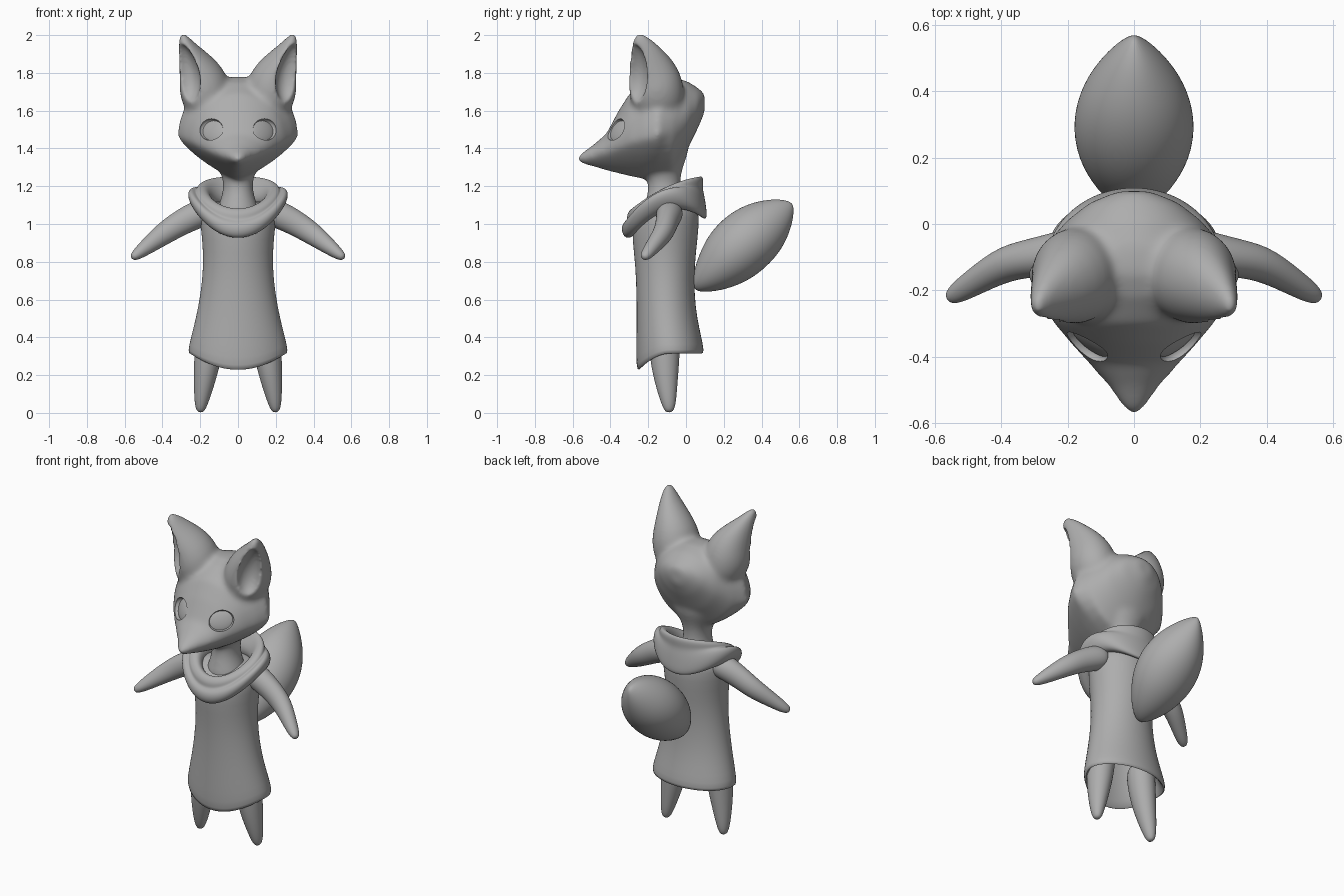
import bpy, bmesh, math
from mathutils import Vector, Matrix

cube = bpy.data.objects.get("Cube")
if cube:
    bpy.data.objects.remove(cube, do_unlink=True)

grey = bpy.data.materials.new("plain grey")
grey.use_nodes = True
grey.diffuse_color = (0.42, 0.42, 0.42, 1)
bsdf = grey.node_tree.nodes["Principled BSDF"]
bsdf.inputs["Base Color"].default_value = grey.diffuse_color
bsdf.inputs["Roughness"].default_value = 0.8


def loft(name, rings, closed=False):
    """Skin a list of point loops, capping the ends or joining them."""
    bm = bmesh.new()
    loops = [[bm.verts.new(p) for p in ring] for ring in rings]
    n = len(loops[0])
    pairs = list(zip(loops, loops[1:]))
    if closed:
        pairs.append((loops[-1], loops[0]))
    else:
        bm.faces.new(loops[0][::-1])
        bm.faces.new(loops[-1])
    for a, b in pairs:
        for i in range(n):
            j = (i + 1) % n
            bm.faces.new((a[i], a[j], b[j], b[i]))
    bmesh.ops.recalc_face_normals(bm, faces=bm.faces)
    mesh = bpy.data.meshes.new(name)
    bm.to_mesh(mesh)
    bm.free()
    mesh.materials.append(grey)
    obj = bpy.data.objects.new(name, mesh)
    bpy.context.collection.objects.link(obj)
    return obj


def angles(n):
    return [2 * math.pi * i / n for i in range(n)]


def tube(name, pts, ref, n=16):
    """Loft ellipses (x, y, z, radius along ref, other radius) along a path."""
    centres = [Vector(p[:3]) for p in pts]
    rings = []
    for i, p in enumerate(pts):
        t = (centres[min(i + 1, len(pts) - 1)] - centres[max(i - 1, 0)]).normalized()
        v = t.cross(Vector(ref)).normalized()
        u = v.cross(t)
        rings.append([centres[i] + u * p[3] * math.cos(a) + v * p[4] * math.sin(a)
                      for a in angles(n)])
    return loft(name, rings)


def add(obj, kind, **settings):
    mod = obj.modifiers.new(kind.title(), kind)
    for key, value in settings.items():
        setattr(mod, key, value)


def mirror(obj):
    add(obj, 'MIRROR', use_mirror_merge=False)


def bake(obj):
    """Apply all modifiers."""
    deps = bpy.context.evaluated_depsgraph_get()
    mesh = bpy.data.meshes.new_from_object(obj.evaluated_get(deps))
    obj.modifiers.clear()
    obj.data = mesh


def smooth(obj, levels=2):
    if levels:
        add(obj, 'SUBSURF', levels=levels, render_levels=levels)
    bake(obj)
    bpy.ops.object.select_all(action='DESELECT')
    obj.select_set(True)
    bpy.context.view_layer.objects.active = obj
    bpy.ops.object.shade_smooth_by_angle(angle=math.radians(60))


def cut(obj, cutter):
    add(obj, 'BOOLEAN', operation='DIFFERENCE', solver='EXACT', object=cutter)
    bake(obj)
    bpy.data.objects.remove(cutter, do_unlink=True)


# Head: sections from nose to skull (y, half width, top, bottom, cheek height)
sections = [
    (-.572, .018, 1.362, 1.325, 1.343), (-.548, .04, 1.38, 1.315, 1.347),
    (-.49, .078, 1.42, 1.30, 1.36), (-.42, .14, 1.48, 1.28, 1.385),
    (-.36, .192, 1.595, 1.265, 1.41), (-.30, .242, 1.69, 1.25, 1.435),
    (-.22, .292, 1.75, 1.235, 1.455), (-.15, .325, 1.78, 1.235, 1.465),
    (-.07, .272, 1.78, 1.265, 1.51), (.01, .205, 1.755, 1.40, 1.57),
    (.065, .135, 1.72, 1.51, 1.62), (.099, .05, 1.69, 1.59, 1.65)]


def head_point(y, w, top, bottom, mid, a):
    c, s = math.cos(a), math.sin(a)
    if s >= 0:
        return (w * c, y, mid + (top - mid) * s)
    k = 1.6 if y < -.1 else 1.1  # straight-sided chin, rounded nape
    return (w * math.copysign(abs(c) ** k, c), y, mid - (mid - bottom) * abs(s) ** k)


head = loft("head", [[head_point(*s, a) for a in angles(32)] for s in sections])

# Ears and neck are fused with the head; the ears spread wide into the crown
ears = tube("ears", [(.16, -.145, 1.56, .1, .12), (.168, -.148, 1.66, .135, .148),
                     (.18, -.16, 1.74, .14, .15), (.205, -.178, 1.81, .115, .132),
                     (.244, -.208, 1.88, .077, .103), (.277, -.233, 1.95, .043, .066),
                     (.294, -.25, 2.0, .02, .03), (.296, -.252, 2.014, .007, .01)], (1, 0, 0))
mirror(ears)
neck = tube("neck", [(0, -.115, 1.0, .14, .13), (0, -.115, 1.09, .11, .11),
                     (0, -.115, 1.17, .08, .088), (0, -.115, 1.24, .08, .088),
                     (0, -.12, 1.3, .11, .105), (0, -.115, 1.38, .165, .13),
                     (0, -.1, 1.48, .18, .13)], (1, 0, 0))
for part in (ears, neck):
    add(part, 'SUBSURF', levels=1)
    bake(part)
bpy.ops.object.select_all(action='DESELECT')
for part in (head, ears, neck):
    part.select_set(True)
bpy.context.view_layer.objects.active = head
bpy.ops.object.join()
add(head, 'REMESH', mode='VOXEL', voxel_size=.011)
add(head, 'SMOOTH', factor=.5, iterations=18)
bake(head)

# Hollow of each ear, opening forward and outward
hollow = tube("ear_hollow", [(.27, -.31, 1.62, .02, .02), (.262, -.28, 1.69, .065, .07),
                             (.267, -.272, 1.79, .075, .082), (.286, -.268, 1.89, .048, .058),
                             (.303, -.275, 1.955, .016, .018)], (1, 0, 0))
mirror(hollow)
add(hollow, 'SUBSURF', levels=2)
bake(hollow)
cut(head, hollow)
add(head, 'REMESH', mode='VOXEL', voxel_size=.009)
add(head, 'SMOOTH', factor=.5, iterations=10)
bake(head)


def eye_shape(name, centre, size):
    """Flattened ball facing out of the cheek, slanted up to the outside."""
    bm = bmesh.new()
    bmesh.ops.create_uvsphere(bm, u_segments=32, v_segments=16, radius=1)
    normal = Vector((.55, -.75, .36)).normalized()
    along = Vector((.8, .55, .3))
    along = (along - normal * along.dot(normal)).normalized()
    frame = Matrix((along, normal.cross(along), normal)).transposed().to_4x4()
    bm.transform(Matrix.Translation(Vector(centre)) @ frame @ Matrix.Diagonal((*size, 1)))
    mesh = bpy.data.meshes.new(name)
    bm.to_mesh(mesh)
    bm.free()
    mesh.materials.append(grey)
    obj = bpy.data.objects.new(name, mesh)
    bpy.context.collection.objects.link(obj)
    mirror(obj)
    bake(obj)
    return obj


cut(head, eye_shape("eye_socket", (.142, -.37, 1.5), (.074, .06, .04)))
smooth(head, 0)
smooth(eye_shape("eyes", (.124, -.345, 1.492), (.085, .07, .024)), 0)

# Dress: flared tunic with a dipped front hem and a hollow underside
# (height, half width, front y, back y, share of hem dip)
dress_rows = [(.75, .13, -.2, .0, 0), (.45, .19, -.215, .02, .4), (.335, .232, -.228, .065, 1),
              (.308, .255, -.25, .086, 1), (.325, .268, -.264, .098, 1), (.4, .25, -.264, .082, .6),
              (.5, .224, -.262, .06, .2), (.62, .2, -.262, .045, 0), (.78, .182, -.268, .045, 0),
              (.92, .19, -.285, .062, 0), (1.04, .205, -.285, .072, .3),
              (1.12, .185, -.25, .055, .6), (1.12, .1, -.18, -.03, .5)]


def dress_ring(z, w, front, back, dip):
    mid, depth = (front + back) / 2, (back - front) / 2
    return [(w * math.cos(a), mid + depth * math.sin(a),
             z - .088 * dip * max(0, -math.sin(a)) ** 2) for a in angles(32)]


smooth(loft("dress", [dress_ring(*r) for r in dress_rows]), 1)

# Cowl collar: two folds, low at the front and raised at the back
# (half width, front y, back y, front z, side z, back z)
cowl_rows = [(.125, -.23, -.01, 1.04, 1.09, 1.13), (.15, -.26, .04, 1.08, 1.175, 1.21),
             (.185, -.29, .08, 1.085, 1.2, 1.265), (.22, -.315, .095, 1.05, 1.19, 1.235),
             (.222, -.31, .088, 1.02, 1.17, 1.19), (.25, -.335, .098, 1.005, 1.19, 1.15),
             (.272, -.345, .108, .965, 1.16, 1.09), (.25, -.325, .115, .918, 1.1, 1.02),
             (.2, -.27, .08, .93, 1.06, 1.03)]


def cowl_ring(w, front, back, zf, zs, zb):
    mid, depth = (front + back) / 2, (back - front) / 2
    ring = []
    for a in angles(32):
        s = math.sin(a)
        z = zs + (zb - zf) / 2 * s + ((zb + zf) / 2 - zs) * s * s
        ring.append((w * math.cos(a), mid + depth * s, z))
    return ring


smooth(loft("cowl_collar", [cowl_ring(*r) for r in cowl_rows], closed=True))

# Arms and legs, mirrored
arms = tube("arms", [(.15, -.085, 1.06, .06, .06), (.19, -.085, 1.062, .076, .078),
                     (.29, -.1, 1.015, .06, .07), (.385, -.116, .955, .056, .062),
                     (.47, -.168, .89, .043, .046), (.54, -.212, .835, .033, .03),
                     (.562, -.226, .82, .014, .014)], (0, 1, 0))
legs = tube("legs", [(.14, -.115, .5, .08, .085), (.152, -.115, .36, .08, .086),
                     (.168, -.11, .23, .067, .073), (.185, -.1, .12, .05, .054),
                     (.197, -.09, .035, .033, .036), (.2, -.088, .002, .016, .018)], (1, 0, 0))
for limb in (arms, legs):
    mirror(limb)
    smooth(limb)

# Tail: plump leaf shape rising to a point
tail = tube("tail", [(0, .042, .66, .015, .02), (0, .075, .685, .07, .06),
                     (0, .135, .735, .125, .112), (0, .22, .815, .176, .162),
                     (0, .31, .9, .188, .175), (0, .395, .972, .162, .16),
                     (0, .465, 1.03, .113, .122), (0, .525, 1.08, .056, .07),
                     (0, .562, 1.108, .008, .015)], (1, 0, 0), 20)
smooth(tail)
